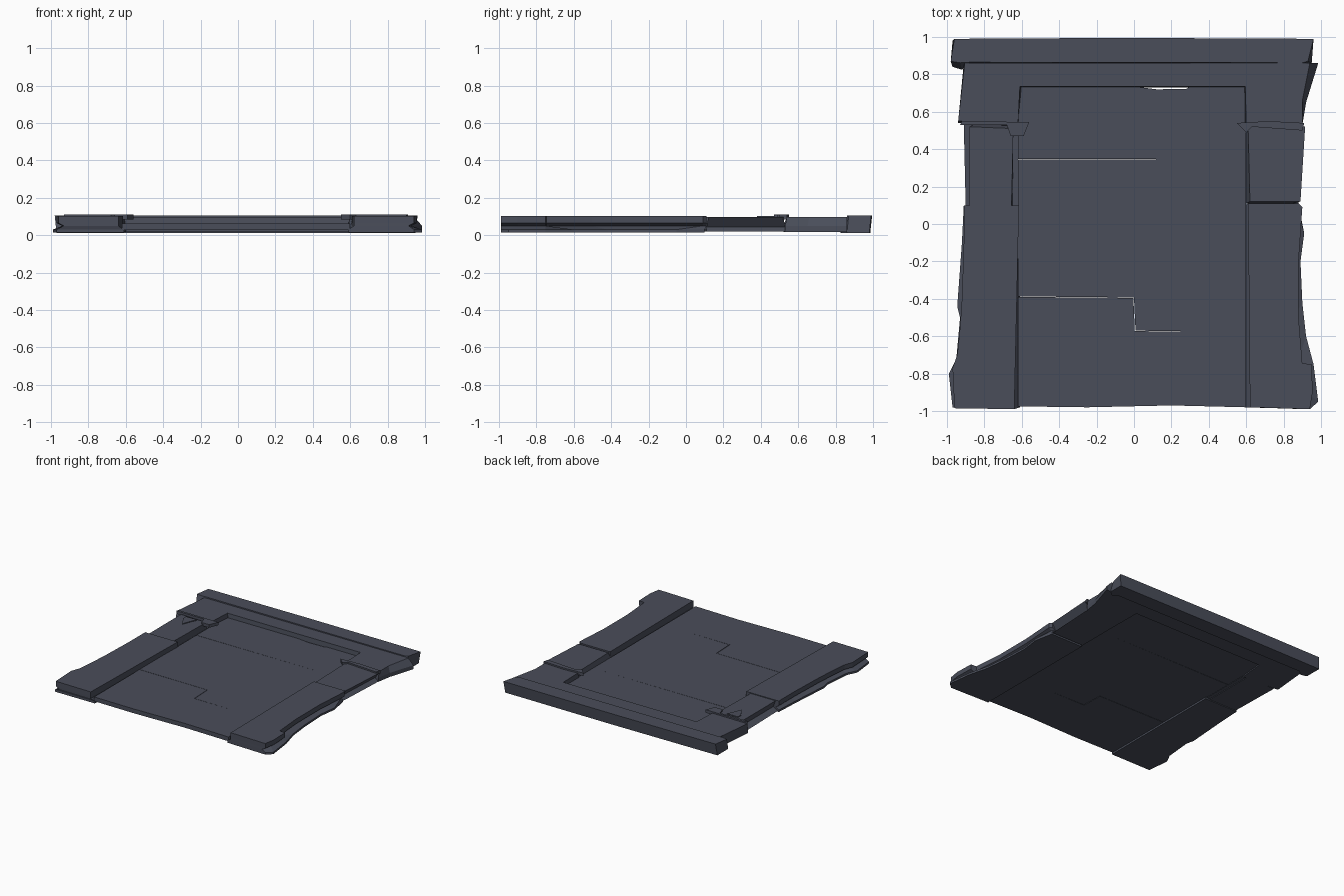
import bpy, bmesh

stone = bpy.data.materials.new("slate_grey")
stone.diffuse_color = (0.068, 0.075, 0.102, 1)


def loft(name, levels):
    """Closed solid through (z, outline) levels of equal point count."""
    bm = bmesh.new()
    rings = [[bm.verts.new((x, y, z)) for x, y in pts] for z, pts in levels]
    n = len(rings[0])
    bm.faces.new(rings[0])
    bm.faces.new(rings[-1])
    for a, b in zip(rings, rings[1:]):
        for i in range(n):
            j = (i + 1) % n
            bm.faces.new((a[i], a[j], b[j], b[i]))
    bmesh.ops.recalc_face_normals(bm, faces=bm.faces)
    me = bpy.data.meshes.new(name)
    bm.to_mesh(me)
    bm.free()
    me.materials.append(stone)
    ob = bpy.data.objects.new(name, me)
    bpy.context.collection.objects.link(ob)
    return ob


def prism(name, pts, z0, z1):
    return loft(name, [(z0, pts), (z1, pts)])


def box(name, x0, x1, y0, y1, z0, z1):
    return prism(name, [(x0, y0), (x1, y0), (x1, y1), (x0, y1)], z0, z1)


# door: sunken slabs that meet at thin stepped joints
DZ0, DZ1 = 0.028, 0.063
prism("door_slab_upper", [(-.62, .348), (.60, .345), (.60, .735), (.3, .735),
                          (.28, .722), (.12, .72), (.0, .735), (-.62, .735)], DZ0, DZ1)
prism("door_slab_middle", [(-.62, -.387), (0, -.393), (.008, -.57),
                           (.36, -.575), (.60, -.575), (.60, .345),
                           (-.62, .345)], DZ0, DZ1)
prism("door_slab_lower", [(-.62, -.975), (-.25, -.98), (.2, -.97), (.60, -.98),
                          (.60, -.575), (.36, -.575), (.004, -.573),
                          (-.003, -.395), (-.62, -.39)], DZ0, DZ1)

# lintel across the top, slightly irregular
lint_lo = [(-.97, .84), (-.92, .825), (-.88, .86), (.88, .855), (.91, .83),
           (.95, .86), (.95, .98), (0, .985), (-.97, .98)]
lint_hi = [(-.98, .87), (-.93, .862), (-.88, .865), (.84, .862), (.9, .862),
           (.93, .87), (.96, .99), (-.06, .995), (-.96, .99)]
loft("lintel", [(.012, lint_lo), (.105, lint_hi)])

# header: bridge with two short legs beside the door
head_lo = [(-.94, .54), (-.62, .52), (-.60, .73), (.59, .73), (.59, .53),
           (.90, .53), (.92, .65), (.985, .86), (-.91, .86)]
head_hi = [(-.94, .55), (-.62, .54), (-.61, .735), (.595, .735), (.60, .54),
           (.90, .54), (.90, .66), (.94, .86), (-.905, .86)]
loft("header", [(.018, head_lo), (.05, head_lo), (.098, head_hi)])

# upper side blocks, undercut on their outer edges
loft("upper_block_left", [
    (.02, [(-.90, .10), (-.65, .10), (-.65, .53), (-.91, .53)]),
    (.045, [(-.86, .10), (-.65, .10), (-.65, .53), (-.86, .53)]),
    (.098, [(-.88, .10), (-.655, .10), (-.645, .51), (-.88, .52)])])
loft("upper_block_right", [
    (.02, [(.59, .11), (.88, .11), (.90, .53), (.59, .53)]),
    (.045, [(.60, .11), (.85, .11), (.87, .53), (.60, .53)]),
    (.098, [(.62, .12), (.89, .12), (.915, .52), (.61, .52)])])
box("recess_floor_left", -.65, -.62, .10, .52, .025, .04)

# lower pillars with flared feet
left_lo = [(-.91, .10), (-.92, -.10), (-.945, -.44), (-.93, -.5), (-.95, -.72),
           (-.99, -.80), (-.97, -.98), (-.61, -.98), (-.61, .10)]
left_hi = [(-.91, .10), (-.91, -.10), (-.92, -.40), (-.93, -.55), (-.945, -.70),
           (-.97, -.77), (-.96, -.985), (-.64, -.99), (-.615, .10)]
right_lo = [(.88, .10), (.91, -.05), (.89, -.20), (.90, -.42), (.92, -.60),
            (.96, -.75), (.985, -.95), (.94, -.99), (.59, -.98), (.59, .10)]
right_hi = [(.88, .11), (.90, .09), (.88, -.20), (.88, -.50), (.90, -.745),
            (.95, -.75), (.955, -.90), (.94, -.99), (.62, -.98), (.61, .11)]


def pillar(name, lo, hi):
    mid = [(x * .97 if abs(x) > .7 else x, y) for x, y in hi]
    loft(name, [(.014, lo), (.03, lo), (.05, mid), (.065, hi), (.104, hi)])


pillar("pillar_left", left_lo, left_hi)
pillar("pillar_right", right_lo, right_hi)

# chipped bands where the header meets the blocks
prism("chipped_band_left", [(-.93, .53), (-.80, .53), (-.68, .53), (-.66, .47),
                            (-.59, .47), (-.56, .545), (-.92, .55)], .085, .110)
prism("chipped_band_right", [(.55, .54), (.60, .49), (.63, .52), (.90, .50),
                             (.91, .54), (.72, .55)], .085, .110)
prism("stone_chip_left", [(-.82, .46), (-.77, .38), (-.74, .46), (-.72, .50),
                          (-.82, .50)], .09, .104)
